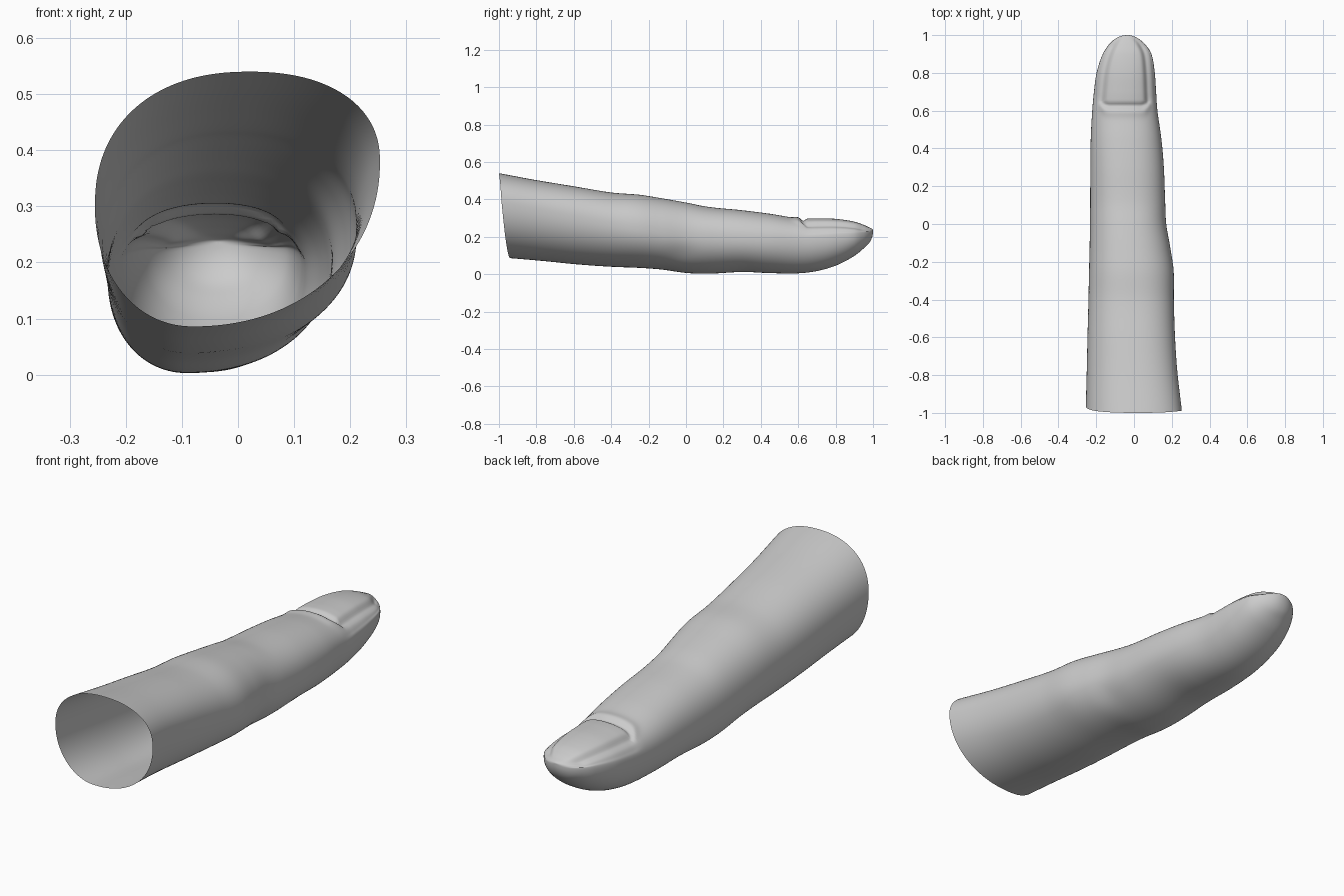
import bpy, bmesh, math

if "Cube" in bpy.data.objects:
    bpy.data.objects.remove(bpy.data.objects["Cube"])

# Outline stations: y, left x, right x, bottom z, top z
OUTLINE = [
    (1.0, -0.036, -0.034, 0.228, 0.236), (0.98, -0.10, 0.025, 0.168, 0.250),
    (0.95, -0.133, 0.06, 0.138, 0.264), (0.9, -0.165, 0.092, 0.098, 0.281),
    (0.8, -0.198, 0.11, 0.046, 0.296), (0.7, -0.212, 0.117, 0.017, 0.299),
    (0.6, -0.221, 0.124, 0.005, 0.299), (0.45, -0.229, 0.145, 0.006, 0.323),
    (0.3, -0.231, 0.158, 0.012, 0.342), (0.12, -0.232, 0.165, 0.003, 0.360),
    (0.0, -0.233, 0.171, 0.007, 0.383), (-0.13, -0.235, 0.193, 0.025, 0.406),
    (-0.25, -0.238, 0.21, 0.034, 0.425), (-0.4, -0.241, 0.211, 0.040, 0.437),
    (-0.6, -0.246, 0.217, 0.053, 0.470), (-0.8, -0.25, 0.23, 0.070, 0.503),
    (-1.0, -0.255, 0.253, 0.086, 0.540)]
# Roll of the section: y, lowest point x, highest point x, widest z at left, widest z at right
ROLL = [
    (1.0, -0.035, -0.035, 0.232, 0.232), (0.9, -0.045, -0.036, 0.205, 0.21),
    (0.6, -0.065, -0.04, 0.17, 0.18), (0.1, -0.09, -0.03, 0.17, 0.20),
    (-0.3, -0.09, -0.01, 0.22, 0.25), (-1.0, -0.08, 0.02, 0.30, 0.38)]
RINGS, SEGS = 190, 144


def sample(table, s):
    """Smooth interpolation in s = sqrt(1 - y), which rounds the fingertip."""
    ks = [math.sqrt(1 - r[0]) for r in table]
    n = len(ks)
    i = max(j for j in range(n - 1) if ks[j] <= s + 1e-9)
    h = ks[i + 1] - ks[i]
    t = (s - ks[i]) / h

    def slope(j, c):
        a, b = max(j - 1, 0), min(j + 1, n - 1)
        return (table[b][c] - table[a][c]) / (ks[b] - ks[a])
    out = []
    for c in range(1, len(table[0])):
        p, q = table[i][c], table[i + 1][c]
        out.append((2*t**3 - 3*t*t + 1) * p + (t**3 - 2*t*t + t) * h * slope(i, c)
                   + (3*t*t - 2*t**3) * q + (t**3 - t*t) * h * slope(i + 1, c))
    return out


def step(a, b, v):
    t = min(1, max(0, (v - a) / (b - a)))
    return t * t * (3 - 2 * t)


def nail_relief(x, y, up, mid, half):
    """Raised nail plate with a groove down its sides and behind it."""
    if up <= 0.15 or y < 0.5:
        return 0
    u = abs(x - mid) / max(half, 1e-4)
    side = (u - 0.72) * half
    back = 0.625 + 0.25 * max(0, u - 0.45) ** 2 - y
    fade = step(1.0, 0.93, y) * step(0.15, 0.4, up)
    d = max(side, back)
    groove = -0.017 * math.exp(-(d / 0.014) ** 2)
    if back > side:
        groove *= 0.8
    lip = 0.006 * math.exp(-((back - 0.03) / 0.025) ** 2) * step(0.85, 0.6, u)
    fold = -0.008 * step(0, 0.02, side) * step(0.6, 0.68, y)
    return fade * (groove + lip + fold)


# Finger skin, lofted from fingertip to the open base
bm = bmesh.new()
rings = []
for k in range(1, RINGS + 1):
    s = math.sqrt(2) * k / RINGS
    y = 1 - s * s
    xl, xr, zb, zt = sample(OUTLINE, s)
    xb, xt, zl, zr = sample(ROLL, s)
    mid, half = (xl + xr) / 2, (xr - xl) / 2
    ring = []
    for j in range(SEGS):
        a = 2 * math.pi * j / SEGS
        c, n = math.cos(a), math.sin(a)
        cx, cz = (xt if n >= 0 else xb), (zr if c >= 0 else zl)
        power = 2 / (2.25 if n >= 0 else 2.1)
        ex = math.copysign(abs(c) ** power, c)
        ez = math.copysign(abs(n) ** power, n)
        x = cx + ex * ((xr - cx) if c >= 0 else (cx - xl))
        z = cz + ez * ((zt - cz) if n >= 0 else (cz - zb))
        z += nail_relief(x, y, n, mid, half)
        # shallow joint crease low on the right side
        x -= 0.008 * max(0, c) * math.exp(-((y + 0.03) / 0.08) ** 2 - ((z - 0.1) / 0.06) ** 2)
        # slanted cut at the base
        w = step(-0.4, -1.0, y)
        cut = w * (0.055 * (zt - z) / (zt - zb) - 0.04 * max(0, -n + 0.6) * x * 0.8)
        ring.append(bm.verts.new((x, y + cut, z)))
    rings.append(ring)

tip = bm.verts.new((-0.035, 1.0, 0.232))
for j in range(SEGS):
    m = (j + 1) % SEGS
    bm.faces.new((tip, rings[0][j], rings[0][m]))
    for r0, r1 in zip(rings, rings[1:]):
        bm.faces.new((r0[j], r1[j], r1[m], r0[m]))
bmesh.ops.recalc_face_normals(bm, faces=bm.faces)
if sum(f.normal.z * (f.calc_center_median().z - 0.22) for f in bm.faces) < 0:
    bmesh.ops.reverse_faces(bm, faces=bm.faces)
for f in bm.faces:
    f.smooth = True
mesh = bpy.data.meshes.new("finger")
bm.to_mesh(mesh)
bm.free()
finger = bpy.data.objects.new("finger", mesh)
bpy.context.collection.objects.link(finger)
